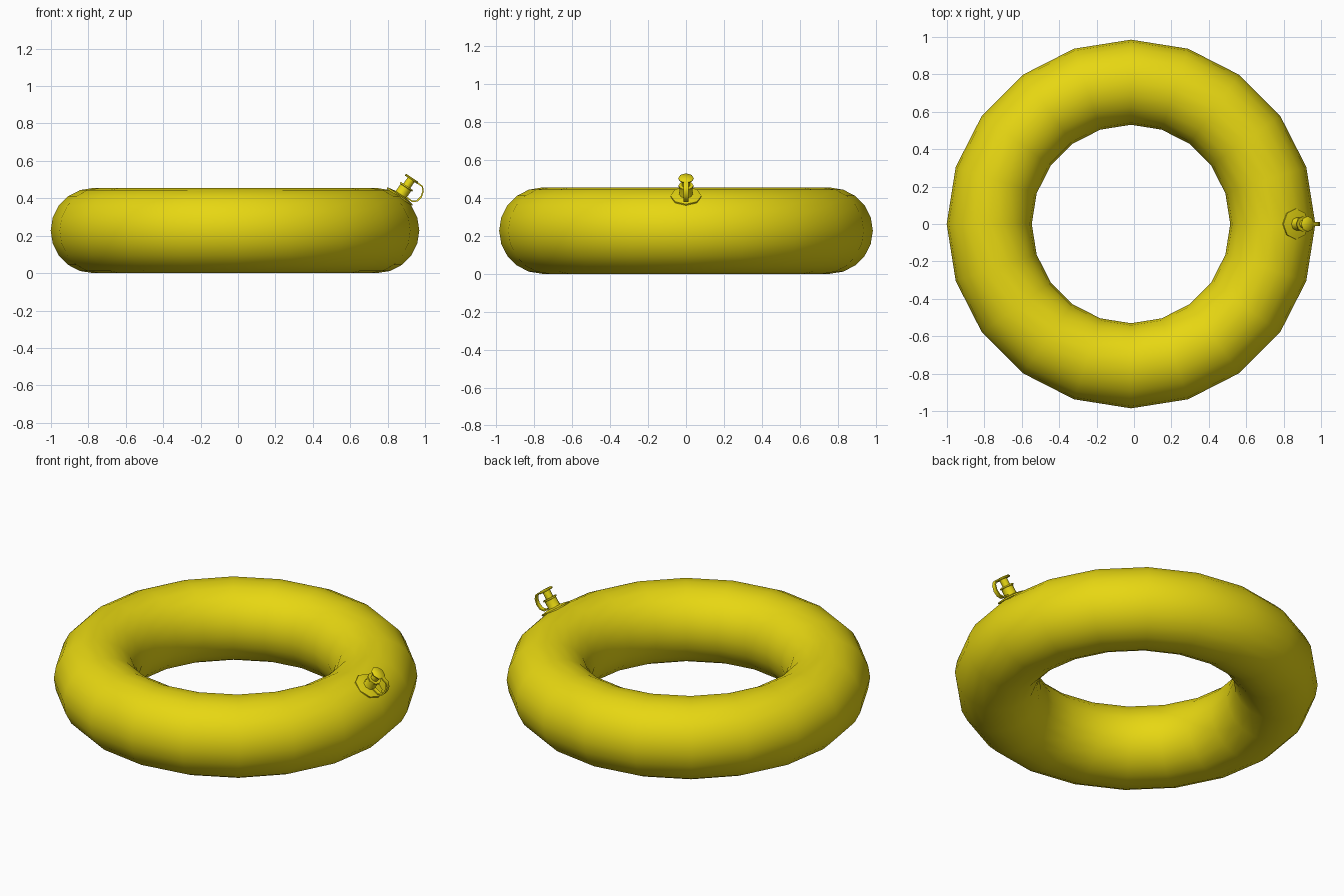
import bpy, math
from mathutils import Matrix, Vector

cube = bpy.data.objects.get("Cube")
if cube:
    bpy.data.objects.remove(cube)

yellow = bpy.data.materials.new("yellow vinyl")
yellow.use_nodes = True
yellow.diffuse_color = (0.8, 0.68, 0.006, 1)
yellow.node_tree.nodes["Principled BSDF"].inputs["Base Color"].default_value = yellow.diffuse_color

RING_X, MAJOR, MINOR = -0.016, 0.758, 0.2275
TILT = math.radians(56)

# Valve frame: local z leaves the tube, local x points outward and down
axis = Vector((math.cos(TILT), 0, math.sin(TILT)))
base = Vector((RING_X + MAJOR, 0, MINOR)) + axis * MINOR
valve = Matrix.Translation(base) @ Matrix.Rotation(math.pi / 2 - TILT, 4, 'Y')


def finish(ob, name, angle=40):
    ob.name = name
    ob.data.materials.clear()
    ob.data.materials.append(yellow)
    bpy.ops.object.select_all(action='DESELECT')
    ob.select_set(True)
    bpy.context.view_layer.objects.active = ob
    bpy.ops.object.shade_smooth_by_angle(angle=math.radians(angle))
    return ob


def mesh_object(name, verts, faces):
    me = bpy.data.meshes.new(name)
    me.from_pydata(verts, [], faces)
    ob = bpy.data.objects.new(name, me)
    bpy.context.collection.objects.link(ob)
    ob.matrix_world = valve
    return finish(ob, name, 50)


def lathe(name, profile, sides=8):
    """Capped solid turned about the valve axis from (radius, height) pairs."""
    verts = [(r * math.cos(2 * math.pi * i / sides), r * math.sin(2 * math.pi * i / sides), h)
             for r, h in profile for i in range(sides)]
    faces = [(k * sides + i, k * sides + (i + 1) % sides,
              (k + 1) * sides + (i + 1) % sides, (k + 1) * sides + i)
             for k in range(len(profile) - 1) for i in range(sides)]
    faces.append(tuple(reversed(range(sides))))
    faces.append(tuple(range(len(verts) - sides, len(verts))))
    return mesh_object(name, verts, faces)


def strip(name, path, half_width, thick):
    """Flat strap swept along a path in the valve's xz plane."""
    pts = [Vector((x, 0, z)) for x, z in path]
    verts, faces = [], []
    for i, p in enumerate(pts):
        t = (pts[min(i + 1, len(pts) - 1)] - pts[max(i - 1, 0)]).normalized()
        n = Vector((-t.z, 0, t.x)) * thick / 2
        w = Vector((0, half_width, 0))
        verts += [p + n + w, p + n - w, p - n - w, p - n + w]
    for k in range(len(pts) - 1):
        for i in range(4):
            a, b = k * 4 + i, k * 4 + (i + 1) % 4
            faces.append((a, a + 4, b + 4, b))
    faces += [(0, 1, 2, 3), tuple(len(verts) - 1 - i for i in range(4))]
    return mesh_object(name, verts, faces)


# Inflated ring
bpy.ops.mesh.primitive_torus_add(major_segments=20, minor_segments=20, major_radius=MAJOR,
                                 minor_radius=MINOR, location=(RING_X, 0, MINOR))
finish(bpy.context.object, "inflated_ring", 60)

# Valve: patch, stem with rim, plug and cap
lathe("valve_patch", [(0.082, -0.012), (0.082, -0.004), (0.04, 0.004)])
lathe("valve_stem", [(0.04, -0.01), (0.034, 0.012), (0.034, 0.05), (0.04, 0.052), (0.04, 0.06)])
lathe("valve_plug", [(0.022, 0.055), (0.022, 0.104)])
lathe("valve_cap", [(0.04, 0.1), (0.042, 0.106), (0.036, 0.112)])

# Strap tying the cap to the stem foot
strip("cap_strap", [(0.03, 0.106), (0.07, 0.104), (0.088, 0.085), (0.096, 0.055),
                    (0.09, 0.024), (0.07, 0.008), (0.03, 0.008)], 0.012, 0.008)
